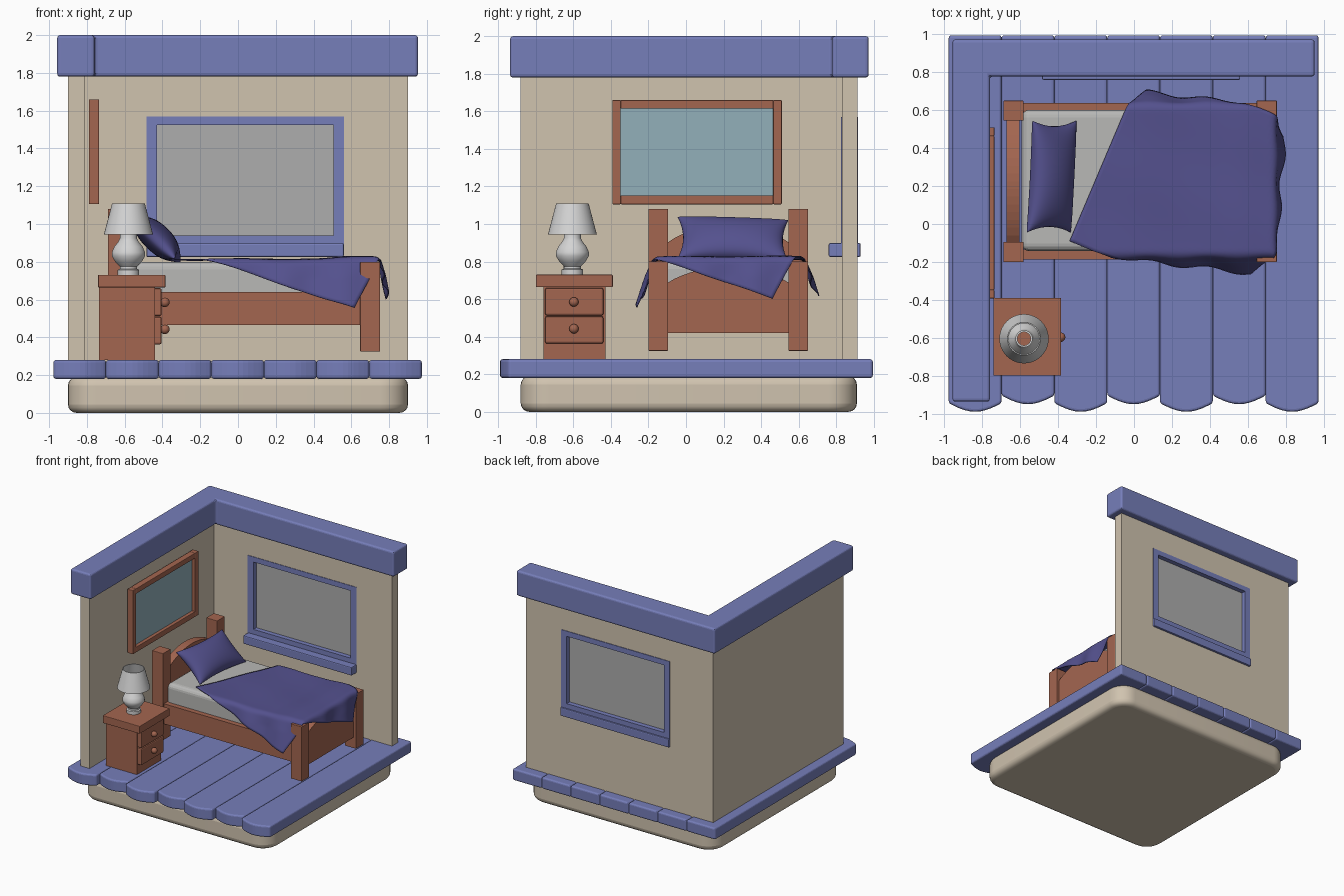
import bpy, bmesh, math
from mathutils import Vector

if "Cube" in bpy.data.objects:
    bpy.data.objects.remove(bpy.data.objects["Cube"])


def material(name, r, g, b):
    lin = [((c / 255 + 0.055) / 1.055) ** 2.4 for c in (r, g, b)]
    m = bpy.data.materials.new(name)
    m.diffuse_color = (*lin, 1)
    m.use_nodes = True
    m.node_tree.nodes["Principled BSDF"].inputs["Base Color"].default_value = m.diffuse_color
    return m


BEIGE = material("beige plaster", 208, 195, 175)
BLUE = material("periwinkle paint", 118, 126, 186)
WOOD = material("red brown wood", 164, 102, 80)
NAVY = material("indigo cloth", 84, 81, 142)
WHITE = material("lamp white", 212, 212, 212)
SHEET = material("mattress grey", 184, 184, 182)
GLASS = material("window grey", 174, 174, 174)
TEAL = material("picture teal", 146, 176, 186)


def finish(name, bm, mat, bevel=0, segs=3, smooth=None):
    bmesh.ops.recalc_face_normals(bm, faces=bm.faces)
    me = bpy.data.meshes.new(name)
    bm.to_mesh(me)
    bm.free()
    me.materials.append(mat)
    if smooth:
        me.shade_smooth()
        me.set_sharp_from_angle(angle=math.radians(smooth))
    ob = bpy.data.objects.new(name, me)
    bpy.context.collection.objects.link(ob)
    if bevel:
        mod = ob.modifiers.new("bevel", 'BEVEL')
        mod.width, mod.segments = bevel, segs
        mod.limit_method, mod.angle_limit = 'ANGLE', math.radians(40)
    return ob


def boxes(name, items, mat, bevel=0, segs=2):
    """Each item is x0, x1, y0, y1, z0, z1."""
    bm = bmesh.new()
    for x0, x1, y0, y1, z0, z1 in items:
        vs = bmesh.ops.create_cube(bm, size=1)["verts"]
        for v in vs:
            v.co = Vector((x0 if v.co.x < 0 else x1, y0 if v.co.y < 0 else y1,
                           z0 if v.co.z < 0 else z1))
    return finish(name, bm, mat, bevel, segs)


def prism(name, pts, axis, a, b, mat, bevel=0, segs=3, smooth=None):
    """Extrude a 2D outline along x or z from a to b."""
    bm = bmesh.new()
    place = (lambda p, h: (h, *p)) if axis == 'x' else (lambda p, h: (*p, h))
    lo, hi = [[bm.verts.new(place(p, h)) for p in pts] for h in (a, b)]
    bm.faces.new(lo)
    bm.faces.new(hi)
    for i in range(len(pts)):
        j = (i + 1) % len(pts)
        bm.faces.new((lo[i], lo[j], hi[j], hi[i]))
    return finish(name, bm, mat, bevel, segs, smooth)


def lathe(name, profile, cx, cy, mat, n=40):
    bm = bmesh.new()
    rings = [[bm.verts.new((cx + r * math.cos(i * math.tau / n), cy + r * math.sin(i * math.tau / n), z))
              for i in range(n)] for r, z in profile]
    for p, q in zip(rings, rings[1:]):
        for i in range(n):
            j = (i + 1) % n
            bm.faces.new((p[i], p[j], q[j], q[i]))
    return finish(name, bm, mat, smooth=40)


def sheet(bm, fn, n):
    """Grid surface from fn(s, t) with s, t in 0..1."""
    g = [[bm.verts.new(fn(i / n, j / n)) for j in range(n + 1)] for i in range(n + 1)]
    for i in range(n):
        for j in range(n):
            bm.faces.new((g[i][j], g[i + 1][j], g[i + 1][j + 1], g[i][j + 1]))


# plinth with rounded corners
R = 0.15
outline = []
for k, (cx, cy) in enumerate(((0.90 - R, 0.91 - R), (-0.90 + R, 0.91 - R),
                              (-0.90 + R, -0.88 + R), (0.90 - R, -0.88 + R))):
    for i in range(9):
        a = (k + i / 8) * math.pi / 2
        outline.append((cx + R * math.cos(a), cy + R * math.sin(a)))
prism("plinth", outline, 'z', 0, 0.19, BEIGE, bevel=0.045, segs=4, smooth=30)

# floor planks with curved front ends
W = 1.95 / 7
for k in range(7):
    x0 = -0.977 + k * W
    yf = -0.945 if k % 2 == 0 else -0.905
    arc = [(x0 + W * i / 10, yf - 0.045 * math.sin(math.pi * i / 10)) for i in range(11)]
    prism(f"floor_plank_{k + 1}", arc + [(x0 + W, 0.995), (x0, 0.995)], 'z', 0.18, 0.28,
          BLUE, bevel=0.014)


# L-shaped walls and top trim
def ell(x0, x1, y0, y1, xi, yi):
    return [(x0, y0), (xi, y0), (xi, yi), (x1, yi), (x1, y1), (x0, y1)]


walls = prism("walls", ell(-0.90, 0.90, -0.88, 0.912, -0.812, 0.83), 'z', 0.27, 1.80, BEIGE)
prism("wall_top_trim", ell(-0.957, 0.953, -0.937, 0.973, -0.76, 0.778), 'z', 1.78, 2.0,
      BLUE, bevel=0.016)

# window opening, frame, sill and pane
cutter = boxes("window_cutter", [(-0.48, 0.555, 0.7, 1.0, 0.825, 1.565)], BEIGE)
cutter.hide_render = True
cutter.hide_viewport = True
cut = walls.modifiers.new("window", 'BOOLEAN')
cut.operation, cut.object = 'DIFFERENCE', cutter
F0, F1 = 0.826, 0.917
boxes("window_frame", [(-0.485, -0.43, F0, F1, 0.88, 1.57), (0.505, 0.56, F0, F1, 0.88, 1.57),
                       (-0.43, 0.505, F0, F1, 1.525, 1.57), (-0.43, 0.505, F0, F1, 0.88, 0.94)], BLUE)
boxes("window_sill", [(-0.485, 0.56, 0.76, 0.93, 0.825, 0.898)], BLUE, 0.008)
boxes("window_pane", [(-0.44, 0.515, 0.866, 0.876, 0.93, 1.535)], GLASS)

# framed picture on the left wall
P0, P1 = -0.79, -0.736
boxes("picture_frame", [(P0, P1, -0.392, -0.348, 1.105, 1.66), (P0, P1, 0.464, 0.51, 1.105, 1.66),
                        (P0, P1, -0.348, 0.464, 1.105, 1.152), (P0, P1, -0.348, 0.464, 1.615, 1.66)],
      WOOD, 0.004)
boxes("picture", [(P0, -0.765, -0.352, 0.468, 1.148, 1.619)], TEAL)

# bed: posts, rails, arched end boards, mattress
SIDES = ((-0.2, -0.095), (0.545, 0.65))
boxes("head_posts", [(-0.688, -0.582, a, b, 0.325, 1.08) for a, b in SIDES], WOOD, 0.003)
boxes("foot_posts", [(0.647, 0.753, a, b, 0.325, 0.80) for a, b in SIDES], WOOD, 0.003)
boxes("bed_rails", [(-0.64, 0.70, a, b, 0.465, 0.64) for a, b in ((-0.187, -0.135), (0.59, 0.638))], WOOD)
for name, xa, xb, z0, z1 in (("headboard", -0.672, -0.603, 0.90, 1.0), ("footboard", 0.668, 0.73, 0.685, 0.775)):
    arch = [(0.55 - 0.65 * i / 16, z0 + (z1 - z0) * math.sin(math.pi * i / 16) ** 0.8) for i in range(17)]
    prism(name, [(-0.10, 0.42), (0.55, 0.42)] + arch, 'x', xa, xb, WOOD)
boxes("mattress", [(-0.592, 0.67, -0.143, 0.602, 0.56, 0.80)], SHEET, 0.04, 4)


# blanket: a turned square of cloth draped over the mattress edges
def blanket(s, t):
    side, dx, dy = 1.04, 0.92, -0.39
    x = -0.34 + side * (s * dx - t * dy)
    y = -0.09 + side * (s * dy + t * dx)
    front, back, foot = max(0, -0.145 - y), max(0, y - 0.605), max(0, x - 0.725)
    d = max(front, back, foot)
    k = min(1, max(0, (x - 0.42) / 0.2))
    k = k * k * (3 - 2 * k)
    drop = 0.84 * (math.hypot(d, 0.03) - 0.03)
    fold = min(1, d / 0.15) * 0.012
    wave = 0.004 * math.sin(9 * x + 6 * y) * math.sin(7 * y - 4 * x)
    px = min(x, 0.725) + 0.16 * foot + 0.02 * min(1, foot / 0.04)
    py = min(max(y, -0.145), 0.605)
    py += (0.27 * back + 0.02 * min(1, back / 0.04)) - (0.27 * front + 0.02 * min(1, front / 0.04))
    if foot > max(front, back):
        px += fold * math.sin(22 * y)
    elif d > 0:
        py += fold * math.sin(20 * x)
    return px, py, 0.812 + 0.014 * k + wave - drop


bm = bmesh.new()
sheet(bm, blanket, 52)
cloth = finish("blanket", bm, NAVY, smooth=60)
thick = cloth.modifiers.new("thickness", 'SOLIDIFY')
thick.thickness, thick.offset = 0.006, 0


# pillow: two bulged sheets leaning on the headboard
def pillow(height):
    def fn(s, t):
        u, v = math.sin(math.pi * (s - 0.5)), math.sin(math.pi * (t - 0.5))
        a = 0.295 * u * (1 - 0.10 * (1 - v * v))
        b = 0.16 * v * (1 - 0.12 * (1 - u * u))
        h = height * max(0, (1 - u * u) * (1 - v * v)) ** 0.42
        return (-0.435 + 0.05 * a - 0.72 * b + 0.69 * h, 0.25 + a,
                0.918 + 0.69 * b + 0.72 * h - 0.03 * a)
    return fn


bm = bmesh.new()
sheet(bm, pillow(0.085), 24)
sheet(bm, pillow(-0.065), 24)
bmesh.ops.remove_doubles(bm, verts=bm.verts, dist=0.0005)
finish("pillow", bm, NAVY, smooth=80)

# nightstand with two drawers and knobs
boxes("nightstand_body", [(-0.735, -0.44, -0.76, -0.43, 0.28, 0.67)], WOOD)
boxes("nightstand_top", [(-0.741, -0.385, -0.80, -0.39, 0.664, 0.73)], WOOD, 0.004)
for i, (z0, z1) in enumerate(((0.363, 0.509), (0.513, 0.66))):
    boxes(f"drawer_{i + 1}", [(-0.46, -0.404, -0.75, -0.44, z0, z1)], WOOD, 0.01)
    bm = bmesh.new()
    bmesh.ops.create_uvsphere(bm, u_segments=20, v_segments=12, radius=0.025)
    bmesh.ops.translate(bm, verts=bm.verts, vec=(-0.387, -0.597, 0.442 + 0.143 * i))
    finish(f"drawer_knob_{i + 1}", bm, WOOD, smooth=60)

# lamp: hollow turned base and open shade
LX, LY = -0.58, -0.605
lathe("lamp_base", [(0.057, 0.73), (0.057, 0.757), (0.046, 0.762), (0.046, 0.775), (0.07, 0.80),
                    (0.088, 0.83), (0.088, 0.85), (0.075, 0.88), (0.055, 0.905), (0.045, 0.925),
                    (0.045, 0.96), (0.035, 0.96), (0.035, 0.73)], LX, LY, WHITE)
lathe("lamp_shade", [(0.13, 0.945), (0.087, 1.108), (0.081, 1.108), (0.124, 0.945), (0.13, 0.945)],
      LX, LY, WHITE)
